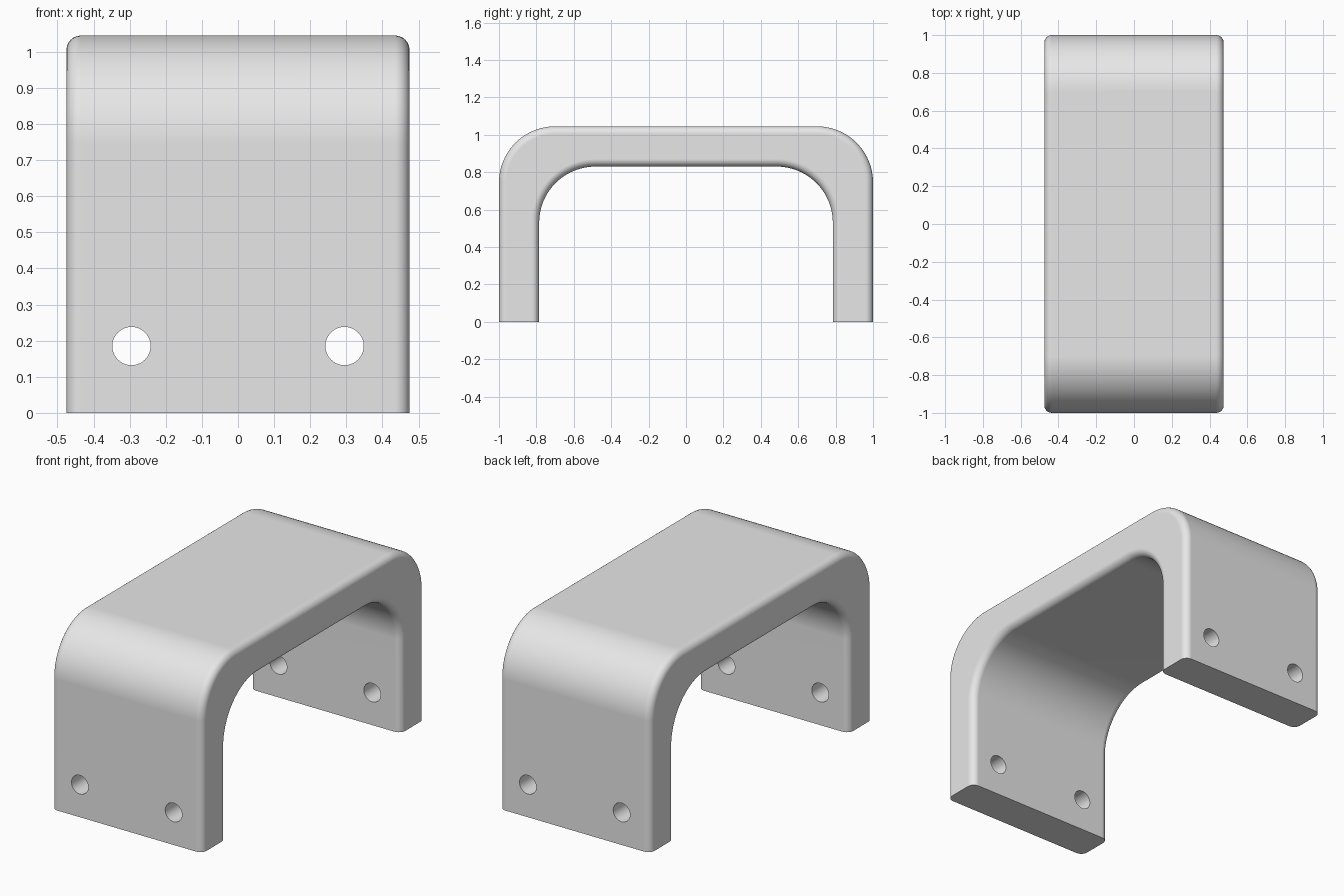
import bpy, bmesh, math
from mathutils import Matrix, Vector

if "Cube" in bpy.data.objects:
    bpy.data.objects.remove(bpy.data.objects["Cube"])

HALF_W, HALF_L, HEIGHT = 0.475, 1.0, 1.045
WALL, CORNER, EDGE = 0.215, 0.3, 0.04
HOLE_X, HOLE_Z, HOLE_R = 0.295, 0.185, 0.053


def arch(half, top):
    """Upside-down U in the y-z plane, from the front foot to the back foot."""
    right = [(half, 0.0)]
    for i in range(25):
        a = math.pi / 2 * i / 24
        right.append((half - CORNER + CORNER * math.cos(a),
                      top - CORNER + CORNER * math.sin(a)))
    return [(-y, z) for y, z in right] + right[::-1]


# Bracket body: extruded U profile
outline = arch(HALF_L, HEIGHT) + arch(HALF_L - WALL, HEIGHT - WALL)[::-1]
bm = bmesh.new()
face = bm.faces.new([bm.verts.new((-HALF_W, y, z)) for y, z in outline])
ext = bmesh.ops.extrude_face_region(bm, geom=[face], use_keep_orig=True)
moved = [g for g in ext["geom"] if isinstance(g, bmesh.types.BMVert)]
bmesh.ops.translate(bm, verts=moved, vec=Vector((2 * HALF_W, 0, 0)))
bmesh.ops.recalc_face_normals(bm, faces=bm.faces)

# Round the rims of both sides, leaving the feet sharp
rims = [e for e in bm.edges
        if abs(e.verts[0].co.x - e.verts[1].co.x) < 1e-5
        and max(v.co.z for v in e.verts) > 1e-5]
bmesh.ops.bevel(bm, geom=rims, offset=EDGE, segments=6, profile=0.5,
                affect='EDGES', clamp_overlap=False)
mesh = bpy.data.meshes.new("bracket")
bm.to_mesh(mesh)
bm.free()
bracket = bpy.data.objects.new("bracket", mesh)
bpy.context.collection.objects.link(bracket)

# Screw holes: two long cylinders, each passing through both legs
bm = bmesh.new()
for side in (-1, 1):
    place = Matrix.Translation((side * HOLE_X, 0, HOLE_Z)) @ Matrix.Rotation(math.pi / 2, 4, 'X')
    bmesh.ops.create_cone(bm, cap_ends=True, segments=40, radius1=HOLE_R,
                          radius2=HOLE_R, depth=3, matrix=place)
cut_mesh = bpy.data.meshes.new("hole_cutter")
bm.to_mesh(cut_mesh)
bm.free()
cutter = bpy.data.objects.new("hole_cutter", cut_mesh)
cutter.hide_render = True
bpy.context.collection.objects.link(cutter)

for ob in bpy.context.selected_objects:
    ob.select_set(False)
bpy.context.view_layer.objects.active = bracket
bracket.select_set(True)
cut = bracket.modifiers.new("screw_holes", 'BOOLEAN')
cut.operation = 'DIFFERENCE'
cut.solver = 'EXACT'
cut.object = cutter
bpy.ops.object.modifier_apply(modifier=cut.name)
bpy.data.objects.remove(cutter)

# Material and shading
grey = bpy.data.materials.new("light_grey")
grey.use_nodes = True
colour = (0.8, 0.8, 0.8, 1)
grey.diffuse_color = colour
grey.node_tree.nodes["Principled BSDF"].inputs["Base Color"].default_value = colour
bracket.data.materials.clear()
bracket.data.materials.append(grey)
bpy.ops.object.shade_smooth_by_angle(angle=math.radians(35))
normals = bracket.modifiers.new("clean_normals", 'WEIGHTED_NORMAL')
normals.keep_sharp = True
